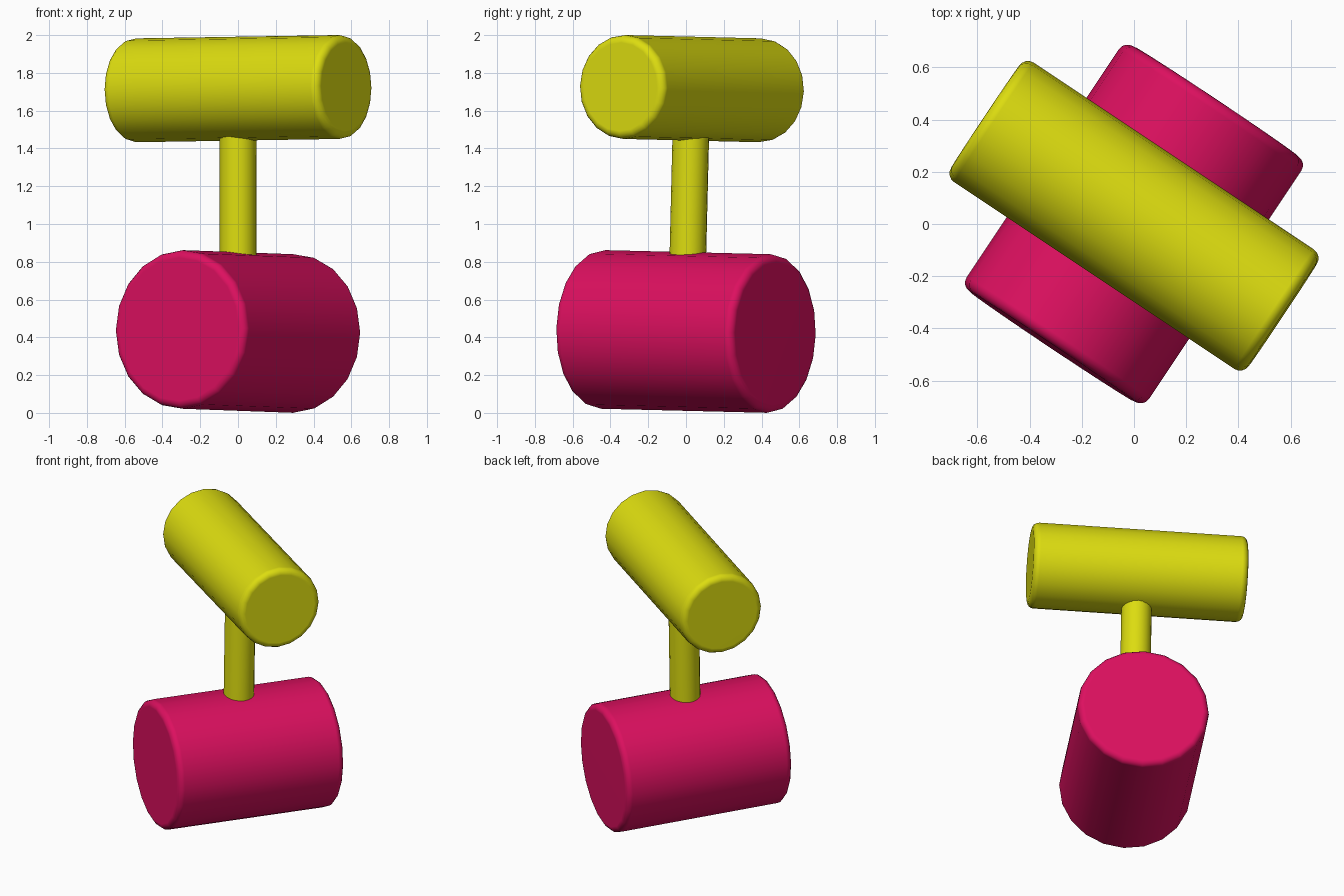
import bpy
import bmesh
from math import radians
from mathutils import Matrix

cube = bpy.data.objects.get("Cube")
if cube:
    bpy.data.objects.remove(cube, do_unlink=True)


def make_material(name, colour):
    mat = bpy.data.materials.new(name)
    mat.use_nodes = True
    mat.diffuse_color = colour
    mat.node_tree.nodes["Principled BSDF"].inputs["Base Color"].default_value = colour
    return mat


yellow = make_material("yellow", (0.72, 0.72, 0.005, 1))
crimson = make_material("crimson", (0.72, 0.005, 0.115, 1))

# Shared pose: turned about z and leaning slightly back, pivoting at the base centre
POSE = (Matrix.Translation((0, 0, 0.431))
        @ Matrix.Rotation(radians(-1.4), 4, "X")
        @ Matrix.Rotation(radians(-33.7), 4, "Z"))


def cylinder(name, radius, length, height, turn, mat, bevel=0.0):
    """Twenty-sided cylinder with optionally rounded rims."""
    bm = bmesh.new()
    bmesh.ops.create_cone(bm, cap_ends=True, segments=20, radius1=radius,
                          radius2=radius, depth=length)
    if bevel:
        rims = [e for e in bm.edges if abs(e.verts[0].co.z - e.verts[1].co.z) < 0.001]
        bmesh.ops.bevel(bm, geom=rims, offset=bevel, offset_type="OFFSET",
                        segments=4, profile=0.5, affect="EDGES")
    bm.transform(POSE @ Matrix.Translation((0, 0, height)) @ turn)
    mesh = bpy.data.meshes.new(name)
    bm.to_mesh(mesh)
    bm.free()
    mesh.materials.append(mat)
    obj = bpy.data.objects.new(name, mesh)
    bpy.context.collection.objects.link(obj)
    bpy.ops.object.select_all(action="DESELECT")
    obj.select_set(True)
    bpy.context.view_layer.objects.active = obj
    bpy.ops.object.shade_smooth_by_angle(angle=radians(40))
    # Keeps the flat ends flat and the rims soft
    normals = obj.modifiers.new("Weighted Normals", "WEIGHTED_NORMAL")
    normals.keep_sharp = True
    return obj


along_x = Matrix.Rotation(radians(90), 4, "Y")
along_y = Matrix.Rotation(radians(90), 4, "X")

# Large lower drum, thin post, and crosswise upper drum
cylinder("lower_drum", 0.42, 1.13, 0, along_y, crimson, bevel=0.04)
cylinder("post", 0.097, 0.7, 0.7, Matrix.Identity(4), yellow)
cylinder("upper_drum", 0.275, 1.37, 1.286, along_x, yellow, bevel=0.04)
